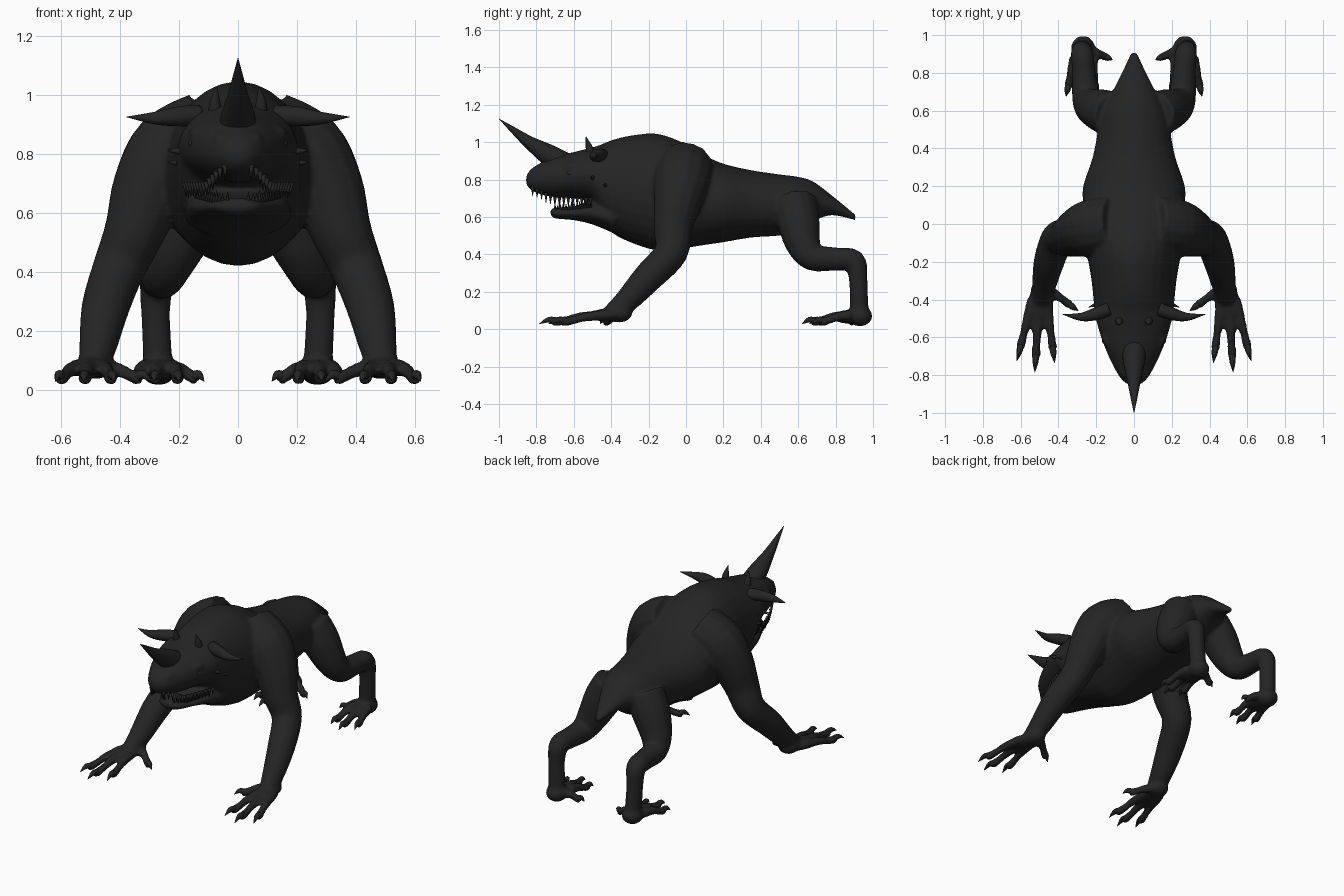
import bpy, bmesh, math
from mathutils import Vector

if "Cube" in bpy.data.objects:
    bpy.data.objects.remove(bpy.data.objects["Cube"])

mat = bpy.data.materials.new("charcoal hide")
mat.diffuse_color = (0.018, 0.018, 0.018, 1)
mat.use_nodes = True
mat.node_tree.nodes["Principled BSDF"].inputs["Base Color"].default_value = mat.diffuse_color


def loft(bm, rings):
    """Bridge closed rings of points and cap both ends."""
    vs = [[bm.verts.new(p) for p in r] for r in rings]
    n = len(vs[0])
    for a, b in zip(vs, vs[1:]):
        for i in range(n):
            bm.faces.new((a[i], a[(i + 1) % n], b[(i + 1) % n], b[i]))
    bm.faces.new(vs[0][::-1])
    bm.faces.new(vs[-1])


def spline(pts, steps=4):
    """Catmull-Rom resampling of tuples of any length."""
    out = []
    for i in range(len(pts) - 1):
        p0, p1, p2, p3 = (pts[max(i - 1, 0)], pts[i], pts[i + 1], pts[min(i + 2, len(pts) - 1)])
        for s in range(steps):
            t = s / steps
            out.append(tuple(0.5 * (2 * b + (c - a) * t + (2 * a - 5 * b + 4 * c - d) * t * t
                                    + (3 * b - a - 3 * c + d) * t ** 3)
                             for a, b, c, d in zip(p0, p1, p2, p3)))
    out.append(pts[-1])
    return out


def tube(bm, pts, sides=14, steps=4):
    """Round tube through (x, y, z, radius) points."""
    pts = spline(pts, steps)
    cs = [Vector(p[:3]) for p in pts]
    rings, u = [], None
    for i, c in enumerate(cs):
        t = (cs[min(i + 1, len(cs) - 1)] - cs[max(i - 1, 0)]).normalized()
        if u is None:
            u = t.orthogonal()
        u = (u - t * u.dot(t)).normalized()
        v = t.cross(u)
        r = max(pts[i][3], 0.001)
        rings.append([c + r * (u * math.cos(a) + v * math.sin(a))
                      for a in (2 * math.pi * k / sides for k in range(sides))])
    loft(bm, rings)


def trunk(bm, secs, sides=28):
    """Oval hull along y from (y, half width, top, bottom) sections."""
    rings = []
    for y, w, zt, zb in spline(secs, 3):
        rings.append([(w * math.cos(a), y, (zt + zb) / 2 + (zt - zb) / 2 * math.sin(a))
                      for a in (2 * math.pi * k / sides for k in range(sides))])
    loft(bm, rings)


def ball(bm, c, size):
    vs = bmesh.ops.create_uvsphere(bm, u_segments=14, v_segments=9, radius=1)["verts"]
    for v in vs:
        v.co = Vector(v.co[i] * size[i] + c[i] for i in range(3))


def both(pts, s):
    return [(p[0] * s,) + tuple(p[1:]) for p in pts]


def finish(bm, name):
    bmesh.ops.recalc_face_normals(bm, faces=bm.faces)
    me = bpy.data.meshes.new(name)
    bm.to_mesh(me)
    bm.free()
    me.materials.append(mat)
    me.shade_smooth()
    ob = bpy.data.objects.new(name, me)
    bpy.context.collection.objects.link(ob)
    return ob


body, claws, horns, teeth, eyes = (bmesh.new() for _ in range(5))

# torso, upper head and tail
trunk(body, [(-.855, .02, .82, .775), (-.83, .06, .855, .745), (-.78, .095, .888, .722),
             (-.7, .135, .925, .705), (-.6, .175, .947, .70), (-.51, .2, .97, .68),
             (-.46, .208, .985, .60), (-.40, .215, 1.01, .52), (-.3, .225, 1.035, .465),
             (-.15, .25, 1.045, .42), (0, .27, .99, .435), (.1, .27, .93, .45),
             (.2, .27, .885, .465), (.35, .22, .85, .49), (.5, .19, .828, .50),
             (.6, .17, .815, .52), (.68, .125, .79, .575), (.78, .075, .715, .61),
             (.91, .015, .61, .58)])
# lower jaw
trunk(body, [(-.725, .03, .645, .61), (-.70, .075, .65, .592), (-.6, .125, .658, .583),
             (-.5, .17, .685, .56), (-.38, .185, .68, .51)])

for s in (-1, 1):
    # arms
    tube(body, both([(.10, .0, .87, .15), (.22, -.02, .80, .155), (.30, -.045, .68, .13),
                     (.35, -.07, .54, .105), (.405, -.08, .41, .09), (.45, -.2, .28, .082),
                     (.475, -.32, .15, .065), (.49, -.4, .085, .05)], s))
    ball(body, (s * .485, -.36, .085), (.065, .075, .05))
    ball(body, (s * .5, -.43, .075), (.075, .08, .035))
    # hind legs
    tube(body, both([(.11, .58, .68, .12), (.17, .6, .58, .115), (.225, .625, .46, .095),
                     (.255, .68, .385, .075), (.265, .8, .375, .063), (.275, .9, .365, .06),
                     (.28, .92, .27, .05), (.275, .925, .15, .05), (.27, .93, .07, .05)], s))
    ball(body, (s * .27, .93, .07), (.065, .068, .055))
    ball(body, (s * .265, .865, .065), (.07, .08, .035))
    # fingers, toes and their claws: (root, tip)
    digits = [((.545, -.43), (.62, -.725)), ((.505, -.45), (.525, -.785)),
              ((.46, -.43), (.42, -.735)), ((.46, -.34), (.295, -.46)),
              ((.315, .88), (.36, .675)), ((.27, .87), (.285, .62)),
              ((.22, .87), (.20, .66)), ((.23, .92), (.115, .87))]
    for (x0, y0), (x1, y1) in digits:
        d = lambda t: (s * (x0 + (x1 - x0) * t), y0 + (y1 - y0) * t)
        tube(body, [d(0) + (.075, .03), d(.35) + (.066, .025), d(.55) + (.05, .022),
                    d(.72) + (.04, .025), d(.8) + (.038, .018)], 10)
        tube(claws, [d(.72) + (.045, .018), d(.85) + (.05, .015), d(1) + (.028, .001)], 8)
    # brow and nostril bumps
    ball(body, (s * .13, -.60, .87), (.04, .06, .025))
    ball(body, (s * .055, -.77, .85), (.03, .04, .025))
    ball(eyes, (s * .15, -.615, .835), (.02, .026, .018))
    # side horns, brow horns and cheek spikes
    tube(horns, both([(.13, -.45, .93, .036), (.2, -.475, .928, .034),
                      (.28, -.492, .922, .022), (.378, -.478, .926, .001)], s))
    tube(horns, both([(.078, -.51, .94, .024), (.078, -.52, .98, .017),
                      (.072, -.535, 1.03, .001)], s), 10)
    for y, z in ((-.5, .81), (-.43, .77)):
        tube(horns, both([(.17, y, z, .014), (.205, y, z, .011), (.24, y - .01, z + .003, .001)], s), 8)
    # teeth along both jaws
    for k in range(14):
        t = k / 13
        y = -.82 + .31 * t
        x = .045 + .135 * t ** .8
        h = .035 if k % 3 == 0 else .025
        tube(teeth, both([(x, y, .765 - .06 * min(1, t * 2.5), .010),
                          (x * .98, y, .728 - .06 * min(1, t * 2.5) - h * .5, .001)], s), 6, 1)
        y = -.70 + .19 * t
        x = .035 + .105 * t ** .7
        tube(teeth, both([(x, y, .63 + .02 * t, .010), (x, y, .648 + .02 * t + h * .7, .001)], s), 6, 1)

# nose horn
tube(horns, [(0, -.66, .885, .066), (0, -.74, .935, .056), (0, -.84, 1.0, .034),
             (0, -.92, 1.062, .018), (0, -1.0, 1.125, .001)], 18)

ob = finish(body, "body")
rm = ob.modifiers.new("fuse parts", "REMESH")
rm.mode = "VOXEL"
rm.voxel_size = .011
rm.use_smooth_shade = True
sm = ob.modifiers.new("soften", "SMOOTH")
sm.factor = .5
sm.iterations = 6
for bm, name in ((claws, "claws"), (horns, "horns"), (teeth, "teeth"), (eyes, "eyes")):
    finish(bm, name)
